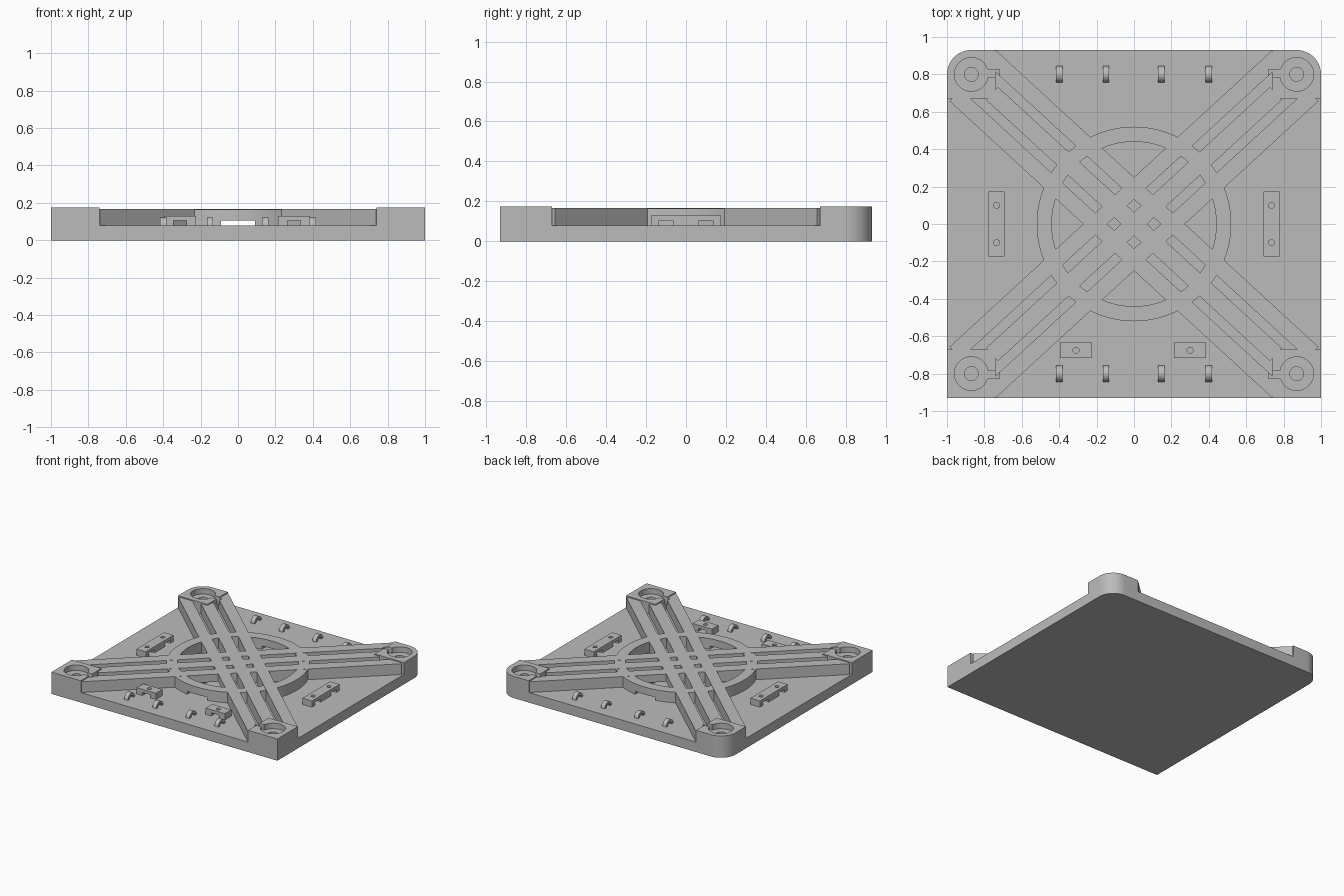
import bpy, bmesh
from math import pi, cos, sin, atan2
from mathutils import Matrix, Vector

old = bpy.data.objects.get("Cube")
if old:
    bpy.data.objects.remove(old, do_unlink=True)

grey = bpy.data.materials.new("light_grey")
grey.use_nodes = True
colour = (0.5, 0.5, 0.5, 1)
grey.diffuse_color = colour
grey.node_tree.nodes["Principled BSDF"].inputs["Base Color"].default_value = colour

FLOOR, RIB_TOP, BLOCK_TOP, RECESS = 0.08, 0.166, 0.174, 0.13
HX, HY = 1.0, 0.93            # half sizes of the plate
BX, BY = 0.74, 0.67           # inner edges of the corner blocks
CX, CY = 0.87, 0.80           # corner boss centre
ANGLE = atan2(CY, CX)


def prism(name, pts, z0, z1, matrix=None):
    """Extrude a flat outline from z0 to z1."""
    bm = bmesh.new()
    face = bm.faces.new([bm.verts.new((x, y, z0)) for x, y in pts])
    new = bmesh.ops.extrude_face_region(bm, geom=[face])["geom"]
    top = [v for v in new if isinstance(v, bmesh.types.BMVert)]
    bmesh.ops.translate(bm, verts=top, vec=(0, 0, z1 - z0))
    if matrix:
        bm.transform(matrix)
    bmesh.ops.recalc_face_normals(bm, faces=bm.faces)
    mesh = bpy.data.meshes.new(name)
    bm.to_mesh(mesh)
    bm.free()
    mesh.materials.append(grey)
    ob = bpy.data.objects.new(name, mesh)
    bpy.context.collection.objects.link(ob)
    return ob


def arc(x, y, r, a0, a1, n):
    return [(x + r * cos(a0 + (a1 - a0) * i / n), y + r * sin(a0 + (a1 - a0) * i / n))
            for i in range(n + 1)]


def box(name, x0, x1, y0, y1, z0, z1, matrix=None):
    return prism(name, [(x0, y0), (x1, y0), (x1, y1), (x0, y1)], z0, z1, matrix)


def cylinder(name, x, y, r, z0, z1, n=40):
    return prism(name, arc(x, y, r, 0, 2 * pi, n)[:-1], z0, z1)


def combine(ob, other, operation="DIFFERENCE"):
    """Apply a boolean and remove the helper."""
    other.hide_render = True
    mod = ob.modifiers.new("bool", "BOOLEAN")
    mod.operation, mod.solver, mod.object = operation, "EXACT", other
    bpy.context.view_layer.objects.active = ob
    bpy.ops.object.modifier_apply(modifier=mod.name)
    bpy.data.objects.remove(other, do_unlink=True)


def smooth(ob):
    bpy.ops.object.select_all(action="DESELECT")
    ob.select_set(True)
    bpy.context.view_layer.objects.active = ob
    bpy.ops.object.shade_smooth_by_angle(angle=pi / 6)


corners = [(sx, sy) for sx in (-1, 1) for sy in (-1, 1)]

# Plate with four raised corner blocks, rounded at the back
R = HX - CX
outline = [(-HX, -HY), (HX, -HY)]
outline += arc(CX, CY, R, 0, pi / 2, 12) + arc(-CX, CY, R, pi / 2, pi, 12)
plate = prism("base_plate", outline, 0, BLOCK_TOP)
combine(plate, box("cut", -BX, BX, -2, 2, FLOOR, 1))
combine(plate, box("cut", -2, 2, -BY, BY, FLOOR, 1))

# Crossed ribs: three per diagonal
ribs = [(-0.184, -0.097, 1.17), (-0.047, 0.047, 1.03), (0.097, 0.184, 1.17)]
lattice = None
for side in (1, -1):
    turn = Matrix.Rotation(side * ANGLE, 4, "Z")
    for y0, y1, reach in ribs:
        rib = box("cross_ribs", -reach, reach, y0, y1, FLOOR - 0.01, RIB_TOP, turn)
        if lattice:
            combine(lattice, rib, "UNION")
        else:
            lattice = rib

# Ring around the crossing
ring = cylinder("centre_ring", 0, 0, 0.52, FLOOR - 0.01, RIB_TOP - 0.001, 96)
combine(ring, cylinder("cut", 0, 0, 0.44, 0, 1, 96))
combine(lattice, ring, "UNION")

# Cable tunnel from front to back
combine(lattice, box("cut", -0.09, 0.09, -0.6, 0.6, 0.05, 0.105))

# Round recesses, screw holes and side slots in the corners
for sx, sy in corners:
    x0, x1 = sorted((sx * 0.72, sx * 0.80))
    y = sy * 0.805
    combine(plate, cylinder("cut", sx * CX, sy * CY, 0.09, RECESS, 1))
    combine(plate, cylinder("cut", sx * CX, sy * CY, 0.037, FLOOR, 1, 24))
    for part in (plate, lattice):
        combine(part, box("cut", x0, x1, y - 0.02, y + 0.02, RECESS, 1))
smooth(plate)
smooth(lattice)


def mount(name, x, y, half_x, half_y, notches, holes):
    """Raised block with tunnels under it and screw holes in its top."""
    ob = box(name, x - half_x, x + half_x, y - half_y, y + half_y, FLOOR - 0.01, 0.13)
    for nx, ny, hx, hy in notches:
        combine(ob, box("cut", nx - hx, nx + hx, ny - hy, ny + hy, 0.05, 0.105))
    for hx, hy in holes:
        combine(ob, cylinder("cut", hx, hy, 0.016, 0.09, 1, 20))
    smooth(ob)


# Long mounts at the sides, short mounts at the front
for name, x in (("right_mount", -0.735), ("left_mount", 0.735)):
    ys = (-0.1, 0.1)
    mount(name, x, 0, 0.042, 0.175, [(x, y, 0.1, 0.035) for y in ys], [(x, y) for y in ys])
for name, x in (("front_right_mount", -0.31), ("front_left_mount", 0.30)):
    y = -0.675
    mount(name, x, y, 0.085, 0.041, [(x, y, 0.035, 0.1)], [(x, y)])

# Small arched cable loops along front and back
stand = Matrix(((0, 0, 1, 0), (1, 0, 0, 0), (0, 1, 0, 0), (0, 0, 0, 1)))
arch = arc(0, 0, 0.044, 0, pi, 16) + arc(0, 0, 0.024, pi, 0, 16)
for row, y in (("front", -0.80), ("back", 0.80)):
    for x in (-0.40, -0.15, 0.145, 0.40):
        place = Matrix.Translation(Vector((x, y, FLOOR - 0.001))) @ stand
        smooth(prism(row + "_cable_loop", arch, -0.017, 0.017, place))
